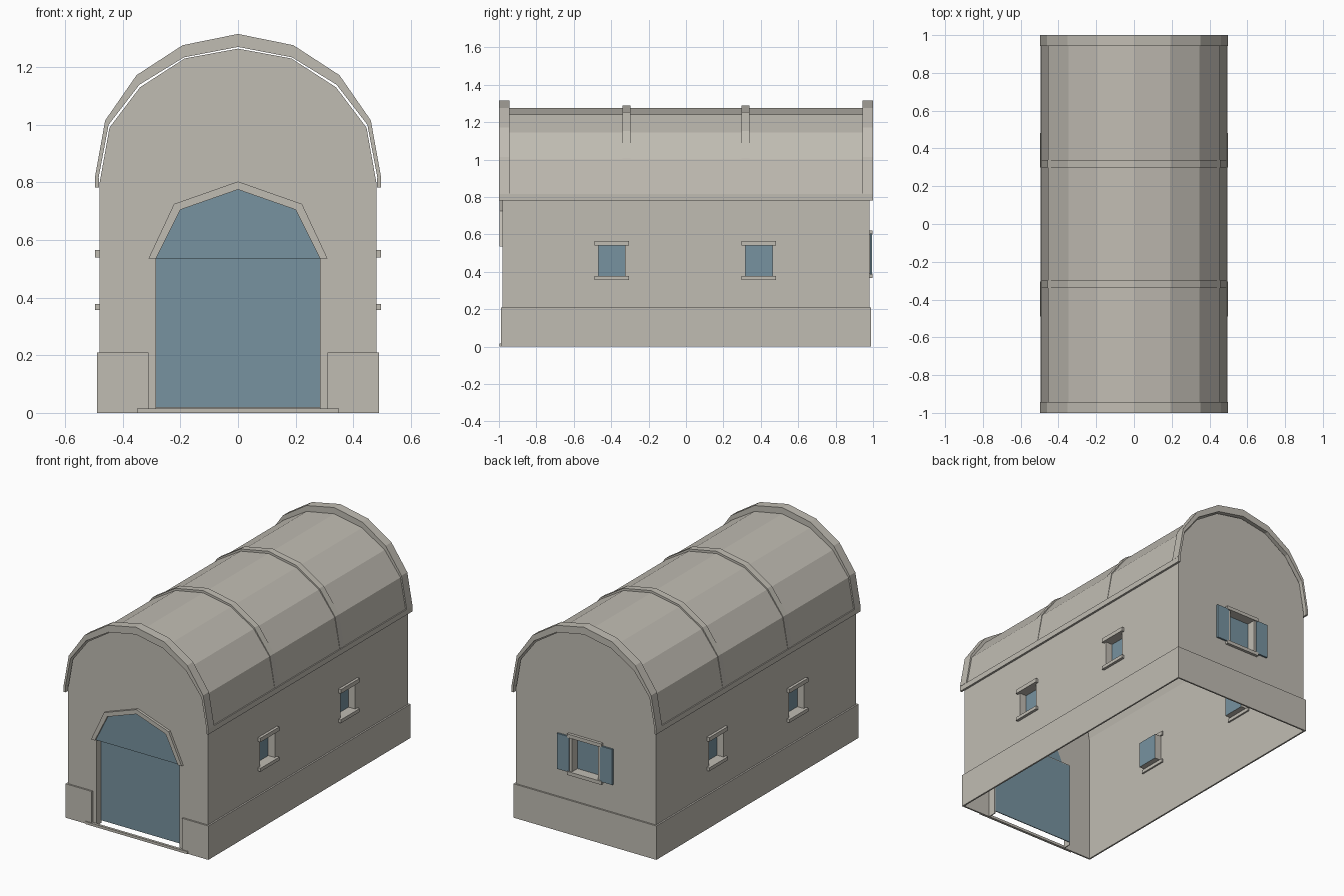
import bpy, bmesh
from mathutils import Vector

cube = bpy.data.objects.get("Cube")
if cube:
    bpy.data.objects.remove(cube, do_unlink=True)


def material(name, rgb):
    m = bpy.data.materials.new(name)
    m.use_nodes = True
    m.diffuse_color = (*rgb, 1)
    m.node_tree.nodes["Principled BSDF"].inputs["Base Color"].default_value = (*rgb, 1)
    return m


STONE = material("warm grey", (0.53, 0.505, 0.45))
BLUE = material("slate blue", (0.185, 0.29, 0.35))


def finish(name, bm, *mats):
    me = bpy.data.meshes.new(name)
    bm.to_mesh(me)
    bm.free()
    for m in mats:
        me.materials.append(m)
    ob = bpy.data.objects.new(name, me)
    bpy.context.collection.objects.link(ob)
    return ob


def prism(name, pts, y0, y1, mat=STONE):
    """Extrude an x-z outline from y0 to y1."""
    bm = bmesh.new()
    f = bm.faces.new([bm.verts.new((x, y0, z)) for x, z in pts])
    new = bmesh.ops.extrude_face_region(bm, geom=[f])["geom"]
    bmesh.ops.translate(bm, vec=(0, y1 - y0, 0),
                        verts=[v for v in new if isinstance(v, bmesh.types.BMVert)])
    bmesh.ops.recalc_face_normals(bm, faces=bm.faces)
    return finish(name, bm, mat)


def box(name, x, y, z, mat=STONE):
    (x0, x1), (z0, z1) = x, z
    return prism(name, [(x0, z0), (x1, z0), (x1, z1), (x0, z1)], *y, mat)


def rect(u0, u1, z0, z1):
    return [(u0, z0), (u1, z0), (u1, z1), (u0, z1)]


def mirror(half):
    """Half arch from eave to ridge -> full arch."""
    return half + [(-x, z) for x, z in reversed(half[:-1])]


def wall(name, outline, holes, place, out, depth=0.045):
    """Thin wall with recessed openings, each closed by a blue pane."""
    bm = bmesh.new()
    inward = -Vector(out) * depth

    def loop(pts, shift=Vector()):
        return [bm.verts.new(Vector(place(u, z)) + shift) for u, z in pts]

    edges, rims = [], []
    for pts in [outline] + holes:
        vs = loop(pts)
        edges += [bm.edges.new((a, b)) for a, b in zip(vs, vs[1:] + vs[:1])]
        rims.append(vs)
    bmesh.ops.triangle_fill(bm, edges=edges, use_beauty=True, normal=out)
    for f in bm.faces:
        f.normal_update()
        if f.normal.dot(Vector(out)) < 0:
            f.normal_flip()
    for pts, rim in zip(holes, rims[1:]):
        back = loop(pts, inward)
        pane = bm.faces.new(back)
        pane.material_index = 1
        pane.normal_update()
        if pane.normal.dot(Vector(out)) < 0:
            pane.normal_flip()
        mid = sum((v.co for v in back), Vector()) / len(back)
        for i in range(len(rim)):
            j = (i + 1) % len(rim)
            f = bm.faces.new((rim[i], rim[j], back[j], back[i]))
            f.normal_update()
            if f.normal.dot(mid - f.calc_center_median()) < 0:
                f.normal_flip()
    return finish(name, bm, STONE, BLUE)


W, L = 0.48, 0.98
sides = ((1, "left"), (-1, "right"))
window_ys = (-0.397, 0.39)

# Side walls with windows, lintels, sills, plinth and eaves
for s, side in sides:
    def span(a, b):
        return tuple(sorted((s * a, s * b)))
    wall(side + "_wall", rect(-L, L, 0, 0.8),
         [rect(y - 0.072, y + 0.072, 0.378, 0.54) for y in window_ys],
         lambda u, z: (s * W, u, z), (s, 0, 0))
    for y, end in zip(window_ys, ("front", "rear")):
        ys = (y - 0.092, y + 0.092)
        box(f"{side}_{end}_lintel", span(W - 0.01, 0.497), ys, (0.54, 0.565))
        box(f"{side}_{end}_sill", span(W - 0.01, 0.497), ys, (0.357, 0.378))
    box(side + "_plinth", span(W, 0.49), (-0.99, 0.99), (0, 0.21))
    box(side + "_eave", span(W + 0.003, 0.496), (-1, 1), (0.782, 0.816))
    box(side + "_front_plinth", span(0.31, 0.49), (-0.99, -L), (0, 0.21))
box("rear_plinth", (-0.49, 0.49), (L, 0.99), (0, 0.21))

# Gable walls: doorway notch in front, window at the rear
gable = mirror([(W, 0), (W, 0.8), (0.446, 0.99), (0.34, 1.13), (0.185, 1.23), (0, 1.264)])
door_arch = mirror([(0.285, 0.535), (0.2, 0.705), (0, 0.775)])
doorway = [(-0.285, 0)] + door_arch[::-1] + [(0.285, 0)]
wall("front_wall", gable + doorway, [], lambda u, z: (u, -L, z), (0, -1, 0))
wall("rear_wall", gable, [rect(-0.09, 0.09, 0.39, 0.6)], lambda u, z: (u, L, z), (0, 1, 0))

# Door, fanlight, jambs and surround
box("door", (-0.285, 0.285), (-0.935, -0.93), (0.018, 0.535), BLUE)
prism("fanlight", door_arch, -0.986, -0.976, BLUE)
box("door_head", (-0.285, 0.285), (-L, -0.93), (0.535, 0.54))
for s, side in sides:
    box(side + "_door_jamb", sorted((s * 0.285, s * 0.29)), (-L, -0.93), (0, 0.535))
surround = mirror([(0.311, 0.535), (0.222, 0.725), (0, 0.803)])
prism("door_surround", surround + door_arch[::-1], -0.996, -L)
box("door_sill", (-0.35, 0.35), (-0.996, -L), (0, 0.016))

# Rear window trim and open shutters
box("rear_lintel", (-0.118, 0.118), (L - 0.01, 0.998), (0.6, 0.622))
box("rear_sill", (-0.118, 0.118), (L - 0.01, 0.998), (0.368, 0.39))
for s, side in sides:
    box(side + "_rear_jamb", sorted((s * 0.09, s * 0.105)), (L, 0.99), (0.39, 0.6))
    box(side + "_shutter", sorted((s * 0.105, s * 0.19)), (L + 0.003, 0.994), (0.385, 0.605), BLUE)

# Vaulted roof shell, end trims and ribs
roof_out = mirror([(0.489, 0.815), (0.454, 1.003), (0.346, 1.145), (0.19, 1.24), (0, 1.276)])
roof_in = mirror([(0.484, 0.815), (0.449, 1.0), (0.342, 1.139), (0.187, 1.234), (0, 1.27)])
trim_out = mirror([(0.497, 0.815), (0.461, 1.015), (0.352, 1.172), (0.192, 1.276), (0, 1.315)])
rib_out = mirror([(0.491, 0.815), (0.457, 1.006), (0.35, 1.153), (0.192, 1.253), (0, 1.29)])
prism("roof", roof_out + roof_in[::-1], -0.99, 0.99)
for s, end in ((-1, "front"), (1, "rear")):
    prism(end + "_roof_trim", trim_out + roof_in[::-1], s * 0.943, s)
    prism(end + "_roof_rib", rib_out + roof_in[::-1], s * 0.298, s * 0.34)
